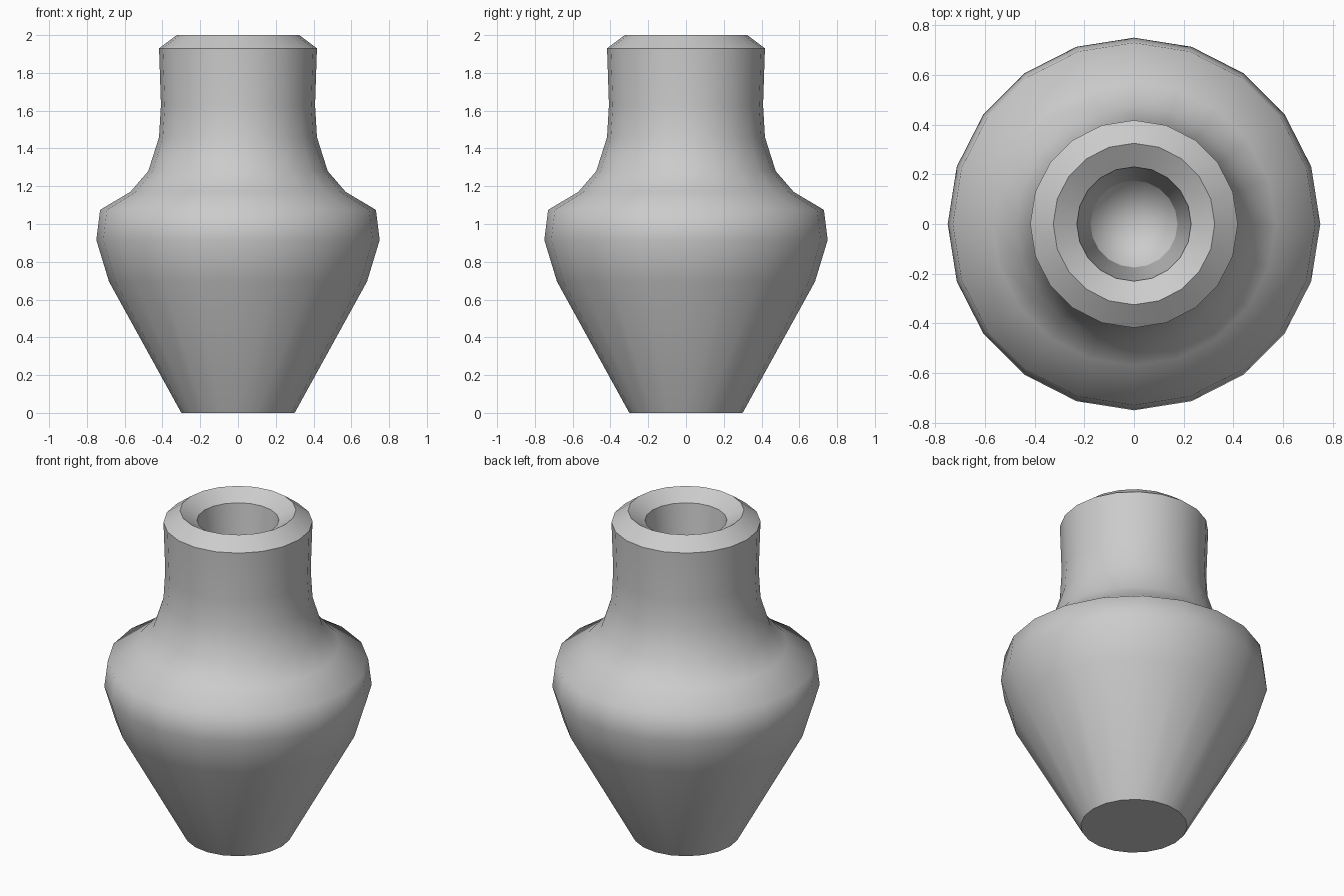
import bpy, bmesh, math

cube = bpy.data.objects.get("Cube")
if cube:
    bpy.data.objects.remove(cube, do_unlink=True)

SIDES = 20

clay = bpy.data.materials.new("grey_clay")
clay.use_nodes = True
grey = (0.6, 0.6, 0.6, 1)
clay.diffuse_color = grey
clay.node_tree.nodes["Principled BSDF"].inputs["Base Color"].default_value = grey

# Profile from foot to well floor: radius, height, crisp ring or not
profile = [
    (0.30, 0.0, True),       # foot
    (0.683, 0.695, False),   # belly
    (0.75, 0.915, False),
    (0.73, 1.075, False),    # shoulder
    (0.57, 1.17, False),
    (0.475, 1.28, False),
    (0.418, 1.46, False),    # neck
    (0.408, 1.63, False),
    (0.418, 1.93, True),     # rim
    (0.325, 2.0, True),
    (0.23, 1.94, True),      # mouth
    (0.175, 1.4, True),      # well floor edge
]
TIP = 1.18


def ring(bm, radius, height):
    step = 2 * math.pi / SIDES
    return [bm.verts.new((radius * math.cos(i * step), radius * math.sin(i * step), height))
            for i in range(SIDES)]


bm = bmesh.new()
rings = [ring(bm, r, z) for r, z, _ in profile]

# Foot underside, walls and the sunken cone inside the neck
bm.faces.new(reversed(rings[0]))
tip = bm.verts.new((0, 0, TIP))
for i in range(SIDES):
    j = (i + 1) % SIDES
    for low, high in zip(rings, rings[1:]):
        bm.faces.new((low[i], low[j], high[j], high[i]))
    bm.faces.new((rings[-1][i], rings[-1][j], tip))

for face in bm.faces:
    face.smooth = True

# Crisp rings
for verts, (_, _, crisp) in zip(rings, profile):
    for i in range(SIDES):
        edge = bm.edges.get((verts[i], verts[(i + 1) % SIDES]))
        edge.smooth = not crisp

mesh = bpy.data.meshes.new("vase")
bm.to_mesh(mesh)
bm.free()
mesh.materials.append(clay)
vase = bpy.data.objects.new("vase", mesh)
bpy.context.collection.objects.link(vase)
